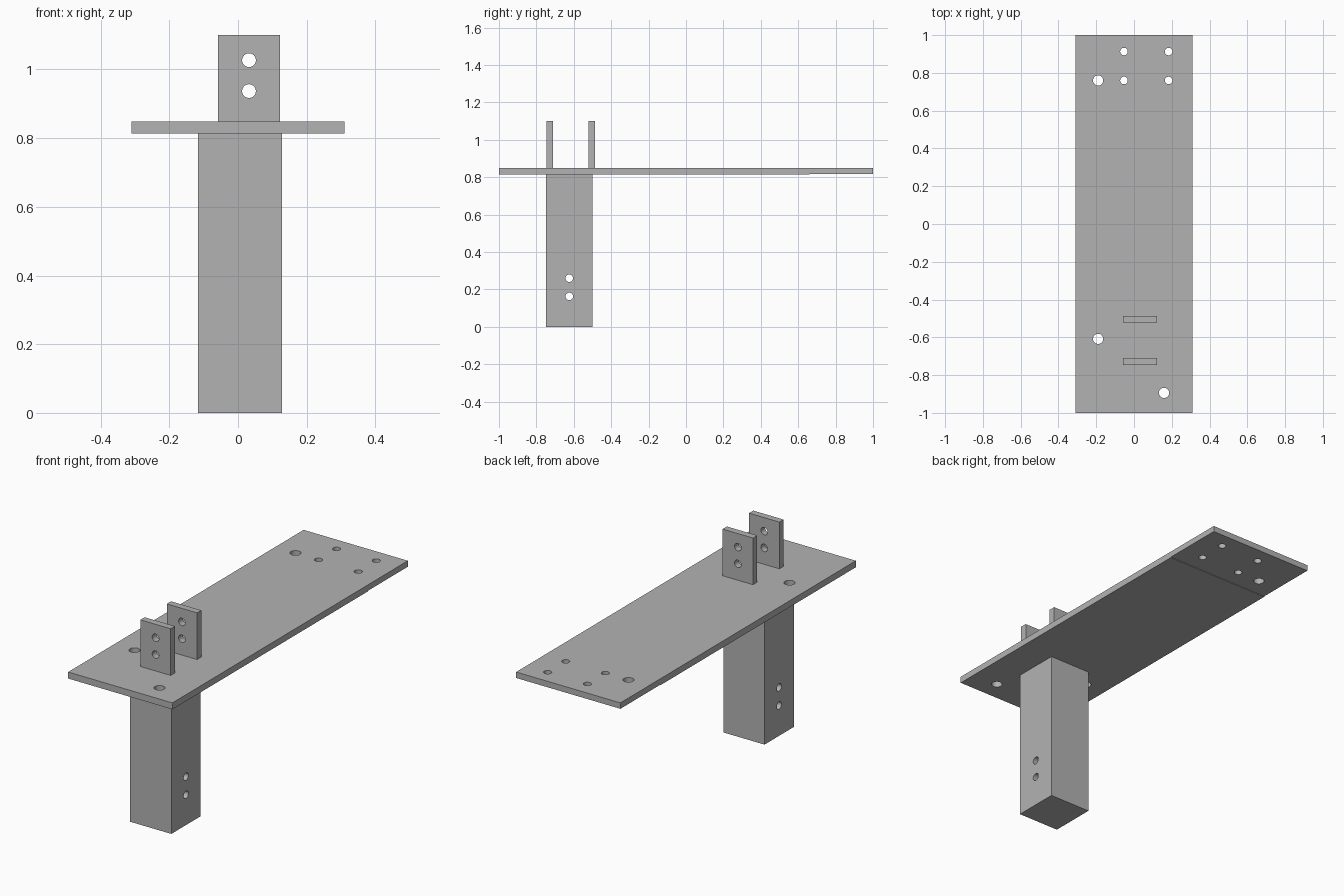
import bpy
import bmesh
import math
from mathutils import Matrix, Vector

if "Cube" in bpy.data.objects:
    bpy.data.objects.remove(bpy.data.objects["Cube"], do_unlink=True)

# Single plain metal colour
metal = bpy.data.materials.new("grey_metal")
metal.use_nodes = True
colour = (0.45, 0.45, 0.45, 1)
metal.diffuse_color = colour
metal.node_tree.nodes["Principled BSDF"].inputs["Base Color"].default_value = colour


def add_object(name, bm):
    mesh = bpy.data.meshes.new(name)
    bmesh.ops.recalc_face_normals(bm, faces=bm.faces)
    bm.to_mesh(mesh)
    bm.free()
    mesh.materials.append(metal)
    obj = bpy.data.objects.new(name, mesh)
    bpy.context.collection.objects.link(obj)
    return obj


def prism(name, x0, x1, profile):
    """Extrude a (y, z) side profile from x0 to x1."""
    bm = bmesh.new()
    face = bm.faces.new([bm.verts.new((x0, y, z)) for y, z in profile])
    new = bmesh.ops.extrude_face_region(bm, geom=[face])["geom"]
    verts = [v for v in new if isinstance(v, bmesh.types.BMVert)]
    bmesh.ops.translate(bm, verts=verts, vec=(x1 - x0, 0, 0))
    return add_object(name, bm)


def box(name, x0, x1, y0, y1, z0, z1):
    return prism(name, x0, x1, [(y0, z0), (y1, z0), (y1, z1), (y0, z1)])


def drill(obj, axis, holes, length):
    """Cut round holes, each given as (centre, radius), along an axis."""
    turn = Vector((0, 0, 1)).rotation_difference(Vector(axis)).to_matrix().to_4x4()
    bm = bmesh.new()
    for centre, radius in holes:
        bmesh.ops.create_cone(bm, cap_ends=True, segments=32, radius1=radius,
                              radius2=radius, depth=length,
                              matrix=Matrix.Translation(centre) @ turn)
    cutter = add_object(obj.name + "_cutter", bm)
    cutter.hide_render = True
    mod = obj.modifiers.new("holes", 'BOOLEAN')
    mod.operation = 'DIFFERENCE'
    mod.solver = 'EXACT'
    mod.object = cutter
    bpy.ops.object.select_all(action='DESELECT')
    bpy.context.view_layer.objects.active = obj
    obj.select_set(True)
    bpy.ops.object.modifier_apply(modifier=mod.name)
    bpy.data.objects.remove(cutter, do_unlink=True)
    bpy.ops.object.shade_smooth_by_angle(angle=math.radians(30))


BOTTOM, TOP = 0.814, 0.849
SMALL, LARGE = 0.02, 0.027

# Long plate, very slightly thinner at its back end
plate = prism("base_plate", -0.31, 0.31,
              [(-1, BOTTOM), (0.66, BOTTOM), (0.66, BOTTOM + 0.003),
               (1, BOTTOM + 0.003), (1, TOP), (-1, TOP)])
bolts = [((x, y, TOP), SMALL) for x, y in
         [(-0.053, 0.913), (0.183, 0.913), (-0.053, 0.76), (0.183, 0.76)]]
bolts += [((x, y, TOP), LARGE) for x, y in
          [(-0.19, 0.76), (-0.19, -0.608), (0.159, -0.894)]]
drill(plate, (0, 0, 1), bolts, 0.2)

# Square post under the plate with two cross holes
post = box("post", -0.117, 0.128, -0.749, -0.5, 0, BOTTOM)
drill(post, (1, 0, 0), [((0, -0.624, z), SMALL) for z in (0.163, 0.26)], 0.6)

# Pair of upright lugs on top
for name, y in (("front_lug", -0.746), ("rear_lug", -0.522)):
    lug = box(name, -0.058, 0.122, y, y + 0.036, TOP, 1.1)
    drill(lug, (0, 1, 0), [((0.032, y, z), SMALL) for z in (0.937, 1.027)], 0.2)
